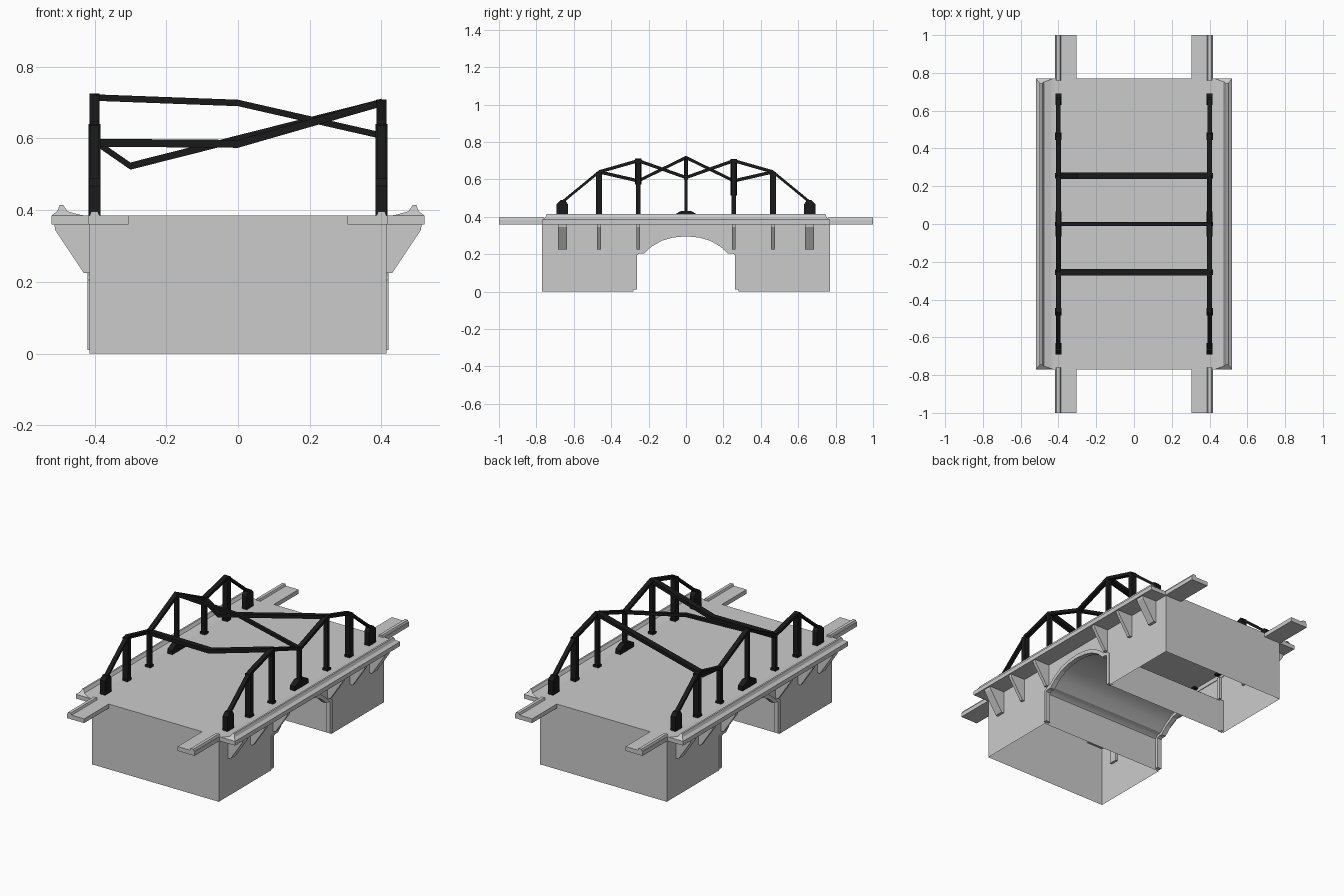
import bpy, bmesh
from mathutils import Vector

if "Cube" in bpy.data.objects:
    bpy.data.objects.remove(bpy.data.objects["Cube"])

black = bpy.data.materials.new("black_steel")
black.diffuse_color = (0.01, 0.01, 0.01, 1)
black.use_nodes = True
black.node_tree.nodes["Principled BSDF"].inputs["Base Color"].default_value = black.diffuse_color


def finish(name, bm, mat=None, open_base=False):
    bmesh.ops.recalc_face_normals(bm, faces=bm.faces[:])
    if open_base:
        base = [f for f in bm.faces if all(v.co.z < 1e-5 for v in f.verts)]
        bmesh.ops.delete(bm, geom=base, context='FACES')
    me = bpy.data.meshes.new(name)
    bm.to_mesh(me)
    bm.free()
    ob = bpy.data.objects.new(name, me)
    bpy.context.collection.objects.link(ob)
    if mat:
        me.materials.append(mat)
    return ob


def loft(name, a, b, mat=None, open_base=False):
    """Closed prism between two matching outlines."""
    bm = bmesh.new()
    va = [bm.verts.new(p) for p in a]
    vb = [bm.verts.new(p) for p in b]
    bm.faces.new(va)
    bm.faces.new(vb[::-1])
    n = len(va)
    for i in range(n):
        j = (i + 1) % n
        bm.faces.new((va[i], vb[i], vb[j], va[j]))
    return finish(name, bm, mat, open_base)


def prism_x(name, yz, x0, x1, mat=None, open_base=False):
    return loft(name, [(x0, y, z) for y, z in yz], [(x1, y, z) for y, z in yz], mat, open_base)


def prism_y(name, xz, y0, y1, mat=None):
    return loft(name, [(x, y0, z) for x, z in xz], [(x, y1, z) for x, z in xz], mat)


def box(name, x0, x1, y0, y1, z0, z1, mat=None):
    return prism_x(name, [(y0, z0), (y1, z0), (y1, z1), (y0, z1)], x0, x1, mat)


def beam(name, pts, width, height, mat=black):
    """Bent bar through points in a vertical plane."""
    pts = [Vector(p) for p in pts]
    run = pts[-1] - pts[0]
    run.z = 0
    side = Vector((0, 0, 1)).cross(run.normalized()) * width / 2
    up = Vector((0, 0, height / 2))
    bm = bmesh.new()
    rings = [[bm.verts.new(p + s * side + u * up) for s, u in ((-1, -1), (1, -1), (1, 1), (-1, 1))] for p in pts]
    for r, q in zip(rings, rings[1:]):
        for i in range(4):
            j = (i + 1) % 4
            bm.faces.new((r[i], r[j], q[j], q[i]))
    bm.faces.new(rings[0])
    bm.faces.new(rings[-1][::-1])
    return finish(name, bm, mat)


def mirror_y(half):
    """Mirror a half outline about y = 0, the last point lying on the axis."""
    return half + [(-y, z) for y, z in half[-2::-1]]


# hollow abutments, deck and arched tunnel, open underneath
outer_arch = mirror_y([(-.28, 0), (-.28, .2), (-.262, .214), (-.235, .22), (-.19, .26),
                       (-.135, .292), (-.07, .308), (0, .315)])
body = [(-.77, 0)] + outer_arch + [(.77, 0), (.77, .385), (-.77, .385)]
ob = prism_x("bridge_body", body, -.414, .414, open_base=True)
bpy.ops.object.select_all(action='DESELECT')
ob.select_set(True)
bpy.context.view_layer.objects.active = ob
bpy.ops.object.shade_smooth_by_angle(angle=.5)

# arch trim at each tunnel mouth
trim_out = mirror_y([(-.282, .01), (-.282, .205), (-.262, .217), (-.235, .225), (-.19, .264),
                     (-.135, .295), (-.07, .311), (0, .318)])
trim_in = mirror_y([(-.262, .01), (-.262, .197), (-.25, .203), (-.225, .203), (-.185, .24),
                    (-.13, .272), (-.07, .289), (0, .296)])

heights = {-1: [.64, .592, .717, .592, .64], 1: [.64, .70, .61, .70, .64]}
post_y = [-.465, -.255, 0, .255, .465]
post_w = [.03, .022, .014, .022, .03]

for s, side in ((-1, "left"), (1, "right")):
    prism_x(side + "_arch_trim", trim_out + trim_in[::-1], s * .39, s * .419)

    # overhanging walkway with a ridged parapet
    box(side + "_walkway", s * .41, s * .52, -.77, .77, .36, .385)
    ridge = [(.42, .384, .77), (.44, .387, .765), (.476, .397, .752), (.487, .414, .745),
             (.497, .414, .745), (.504, .397, .752), (.52, .385, .77)]
    loft(side + "_parapet", [(s * x, -y, z) for x, z, y in ridge], [(s * x, y, z) for x, z, y in ridge])

    # brackets below the walkway
    wedge = [(s * x, z) for x, z in ((.40, .362), (.512, .362), (.51, .345), (.43, .225), (.40, .225))]
    for y, w in ((-.66, .05), (-.465, .02), (-.255, .02), (.255, .02), (.465, .02), (.66, .05)):
        prism_y(side + "_bracket", wedge, y - w / 2, y + w / 2)

    # projecting planks with curbs, and end blocks of the truss
    for t, end in ((-1, "front"), (1, "back")):
        box(f"{end}_{side}_plank", s * .305, s * .417, t * .76, t * 1.0, .36, .385)
        curb = [(s * x, z) for x, z in ((.386, .384), (.391, .397), (.409, .397), (.414, .384))]
        prism_y(f"{end}_{side}_curb", curb, t * .76, t * 1.0)
        block = [(t * y, z) for y, z in ((.63, .37), (.692, .37), (.692, .468), (.67, .49), (.645, .487), (.63, .465))]
        prism_x(f"{end}_{side}_end_block", block, s * .4 - .016, s * .4 + .016, black)

    # posts with small feet
    for y, w, h in zip(post_y, post_w, heights[s]):
        wx = .017 if abs(y) > .4 else .013
        box(side + "_post", s * .4 - wx, s * .4 + wx, y - w / 2, y + w / 2, .375, h, black)
        box(side + "_post_foot", s * .4 - .017, s * .4 + .017, y - w / 2 - .004, y + w / 2 + .004, .375, .398, black)
    prism_x(side + "_centre_foot", [(-.065, .375), (.065, .375), (.065, .41), (.025, .432), (-.025, .432), (-.065, .41)],
            s * .4 - .016, s * .4 + .016, black)

    # zigzag top chord
    top = [(s * .4, y, h) for y, h in zip(post_y, heights[s])]
    beam(side + "_chord", top, .027, .018)
    for t in (0, -1):
        e = top[t]
        beam(side + "_end_brace", [(s * .4, .66 if t else -.66, .48), e], .024, .018)

# cross beams linking the two trusses
beam("front_cross_beam", [(-.4, -.255, .588), (0, -.255, .585), (.4, -.255, .70)], .035, .022)
beam("middle_cross_beam", [(-.4, 0, .714), (0, 0, .699), (.4, 0, .608)], .02, .018)
beam("back_cross_beam", [(-.4, .255, .592), (-.3, .255, .523), (.4, .255, .70)], .035, .02)
